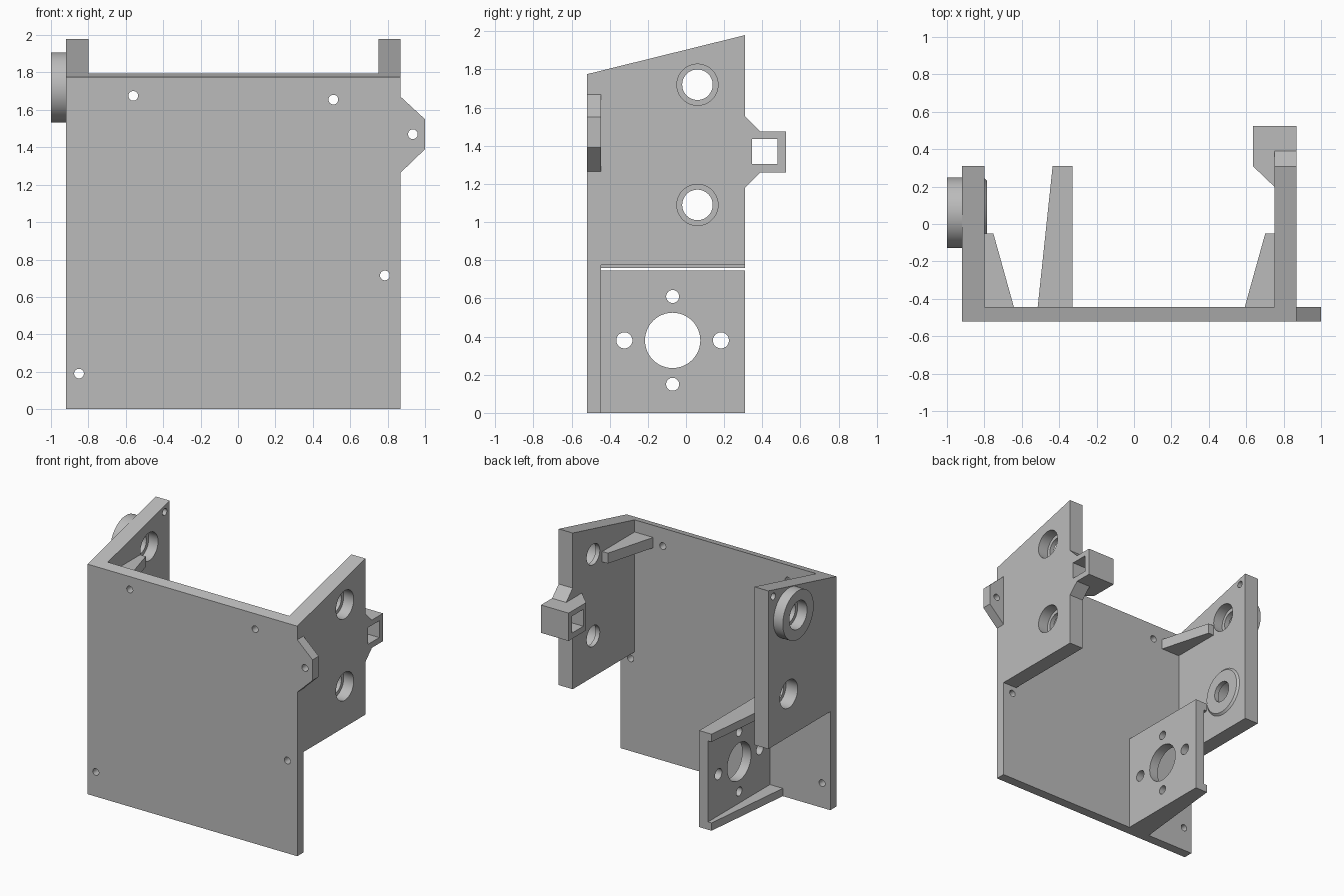
import bpy, bmesh, math
from mathutils import Matrix, Vector

if "Cube" in bpy.data.objects:
    bpy.data.objects.remove(bpy.data.objects["Cube"])

grey = bpy.data.materials.new("plain grey")
grey.use_nodes = True
grey.diffuse_color = (0.5, 0.5, 0.5, 1)
grey.node_tree.nodes["Principled BSDF"].inputs["Base Color"].default_value = (0.5, 0.5, 0.5, 1)


def finish(name, bm):
    bmesh.ops.recalc_face_normals(bm, faces=bm.faces)
    mesh = bpy.data.meshes.new(name)
    bm.to_mesh(mesh)
    bm.free()
    mesh.materials.append(grey)
    ob = bpy.data.objects.new(name, mesh)
    bpy.context.collection.objects.link(ob)
    return ob


def prism(name, axis, lo, hi, profile):
    """Extrude a 2D profile along an axis; profile uses the other two axes in order."""
    i = "xyz".index(axis)

    def point(p, depth):
        co = list(p)
        co.insert(i, depth)
        return Vector(co)

    bm = bmesh.new()
    face = bm.faces.new([bm.verts.new(point(p, lo)) for p in profile])
    out = bmesh.ops.extrude_face_region(bm, geom=[face])
    verts = [v for v in out["geom"] if isinstance(v, bmesh.types.BMVert)]
    bmesh.ops.translate(bm, verts=verts, vec=point((0, 0), hi - lo))
    return finish(name, bm)


def rect(a0, a1, b0, b1):
    return [(a0, b0), (a1, b0), (a1, b1), (a0, b1)]


def cylinder(name, axis, lo, hi, centre, r1, r2=None, sides=48):
    """Cylinder or cone; r1 at lo and r2 at hi."""
    co = list(centre)
    co.insert("xyz".index(axis), (lo + hi) / 2)
    turn = Matrix.Rotation(math.pi / 2, 4, "Y" if axis == "x" else "X")
    if axis == "y":
        turn = Matrix.Rotation(-math.pi / 2, 4, "X")
    bm = bmesh.new()
    bmesh.ops.create_cone(bm, cap_ends=True, segments=sides, radius1=r1,
                          radius2=r1 if r2 is None else r2, depth=hi - lo,
                          matrix=Matrix.Translation(co) @ turn)
    return finish(name, bm)


def cut(target, cutter):
    cutter.hide_render = True
    mod = target.modifiers.new("cut", "BOOLEAN")
    mod.operation, mod.solver, mod.object = "DIFFERENCE", "EXACT", cutter
    bpy.context.view_layer.objects.active = target
    bpy.ops.object.modifier_apply(modifier=mod.name)
    bpy.data.objects.remove(cutter)


def bore(target, axis, lo, hi, centre, radius):
    cut(target, cylinder("bore", axis, lo, hi, centre, radius))


FRONT, INNER, REAR = -0.52, -0.445, 0.31
SLOPE = (1.98 - 1.775) / (REAR - FRONT)


def top(y):
    return 1.775 + SLOPE * (y - FRONT)


parts = []

# Front panel with sloped top edge and screw holes
panel = prism("front_panel", "x", -0.92, 0.87,
              [(FRONT, 0), (INNER, 0), (INNER, top(INNER)), (FRONT, top(FRONT))])
for c in [(-0.56, 1.675), (0.51, 1.655), (0.785, 0.715), (-0.85, 0.19)]:
    bore(panel, "y", -0.6, -0.3, c, 0.026)

# Screw tab on the left edge of the panel
tab = prism("screw_tab", "y", FRONT, INNER,
            [(0.87, 1.265), (1, 1.39), (1, 1.55), (0.87, 1.67)])
bore(tab, "y", -0.6, -0.3, (0.935, 1.47), 0.026)
parts += [panel, tab]

# Side plates
sides = {}
for name, x0, x1, z0 in [("left", 0.75, 0.87, 0.775), ("right", -0.92, -0.8, 0.76)]:
    sides[name] = prism(name + "_side_plate", "x", x0, x1,
                        [(INNER, z0), (REAR, z0), (REAR, top(REAR)), (INNER, top(INNER))])
    parts.append(sides[name])

UPPER, LOWER = (0.06, 1.72), (0.06, 1.09)
BIG, SMALL = 0.108, 0.08

# Stepped bearing holes in the left plate
for c in (UPPER, LOWER):
    bore(sides["left"], "x", 0.7, 0.9, c, SMALL)
    bore(sides["left"], "x", 0.785, 0.9, c, BIG)

# Bearing holes and corner screw hole in the right plate
right = sides["right"]
bore(right, "x", -1, -0.7, UPPER, SMALL)
bore(right, "x", -0.88, -0.7, UPPER, BIG)
bore(right, "x", -1, -0.7, LOWER, SMALL)
bore(right, "x", -1, -0.82, LOWER, BIG)
bore(right, "x", -1, -0.7, (0.25, 1.915), 0.026)

# Outer bearing boss and low inner collar
boss = cylinder("bearing_boss", "x", -1, -0.92, UPPER, 0.188, sides=64)
bore(boss, "x", -1.1, -0.8, UPPER, BIG)
collar = cylinder("inner_collar", "x", -0.8, -0.785, LOWER, 0.185, 0.17, sides=64)
bore(collar, "x", -0.9, -0.7, LOWER, SMALL)
parts += [boss, collar]

# Tapered gussets between panel and side plates
for name, wall, d in [("left_gusset", 0.75, -1), ("right_gusset", -0.8, 1)]:
    parts.append(prism(name, "z", 1.62, 1.7,
                       [(wall, INNER), (wall + d * 0.158, INNER),
                        (wall + d * 0.048, -0.05), (wall, -0.05)]))

# Motor mount: plate with tapered ribs along top and bottom
mount = prism("motor_mount", "z", 0, 0.745,
              [(-0.33, INNER), (-0.33, REAR), (-0.435, REAR), (-0.515, INNER)])
cut(mount, prism("pocket", "x", -0.7, -0.405, rect(INNER - 0.1, REAR + 0.1, 0.06, 0.685)))
MC = (-0.07, 0.38)
bore(mount, "x", -0.6, -0.2, MC, 0.145)
for dy, dz, r in [(0.253, 0, 0.042), (-0.253, 0, 0.042), (0, 0.23, 0.034), (0, -0.23, 0.034)]:
    bore(mount, "x", -0.6, -0.2, (MC[0] + dy, MC[1] + dz), r)
parts.append(mount)

# Rear latch block with square window, and its sloped shoulders
window = rect(0.345, 0.48, 1.305, 1.435)
latch = prism("latch_block", "z", 1.26, 1.475,
              [(0.87, REAR), (0.87, 0.525), (0.635, 0.525), (0.635, REAR),
               (0.75, 0.2), (0.75, REAR)])
cut(latch, prism("window", "x", 0.5, 1, window))
parts.append(latch)
for name, z0, z1 in [("upper_latch_shoulder", 1.475, 1.555), ("lower_latch_shoulder", 1.26, 1.18)]:
    parts.append(prism(name, "x", 0.75, 0.87, [(REAR, z0), (0.39, z0), (REAR, z1)]))

# Smooth round surfaces, keep edges sharp
bpy.ops.object.select_all(action="DESELECT")
for ob in parts:
    ob.select_set(True)
bpy.context.view_layer.objects.active = panel
bpy.ops.object.shade_smooth_by_angle(angle=math.radians(30))
